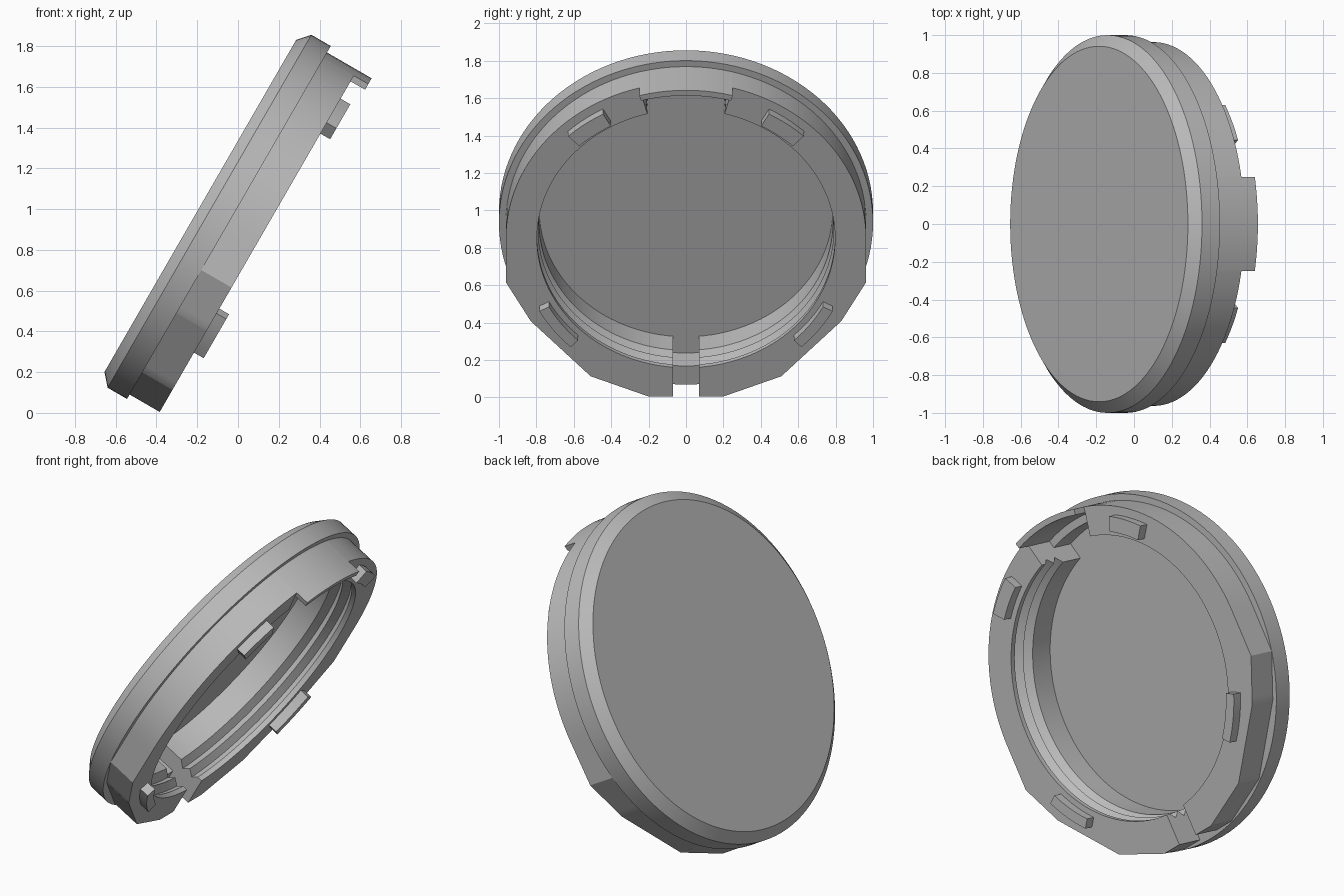
import bpy, bmesh, math
from mathutils import Matrix, Vector

cube = bpy.data.objects.get("Cube")
if cube:
    bpy.data.objects.remove(cube, do_unlink=True)

grey = bpy.data.materials.new("plain grey")
grey.use_nodes = True
grey.diffuse_color = (0.5, 0.5, 0.5, 1)
grey.node_tree.nodes["Principled BSDF"].inputs["Base Color"].default_value = (0.5, 0.5, 0.5, 1)

# Disc frame: local x is y in the world, local y runs up the disc, local z is depth
TILT = math.radians(60)
C, S = math.cos(TILT), math.sin(TILT)
FRAME = Matrix(((0, C, S), (1, 0, 0), (0, S, -C)))
CENTRE = 0.787
SLOT = 0.07
FACE, FLOOR, RIM, BACK, CLIP, LIP = -0.668, -0.645, -0.506, -0.335, -0.28, -0.253
BODY = 0.963
CORNERS = [(BODY, 0), (BODY, -0.27), (0.83, -0.51), (0.51, -0.85), (0.2, -0.975), (0, -0.975)]


def corner_angle(p):
    return math.degrees(math.atan2(p[0], p[1]))


def outline(deg):
    """Body radius: round above, faceted below."""
    if deg <= 90:
        return BODY
    d = Vector((math.sin(math.radians(deg)), math.cos(math.radians(deg))))
    for a, b in zip(CORNERS, CORNERS[1:]):
        if deg <= corner_angle(b) + 1e-6:
            a, e = Vector(a), Vector(b) - Vector(a)
            return a.cross(e) / d.cross(e)
    return BODY


def steps(start, end, size=3):
    n = max(1, round((end - start) / size))
    return [start + (end - start) * i / n for i in range(n + 1)]


def sweep(name, profile, angles, side=1, closed=False, slot_end=False):
    """Sweep a closed (radius, depth) section round the disc; radius None follows the outline."""
    bm = bmesh.new()
    rings = []
    for i, a in enumerate(angles):
        ring = []
        for r, depth in profile:
            r = outline(a) if r is None else r
            x, y = r * math.sin(math.radians(a)), r * math.cos(math.radians(a))
            if slot_end and i == len(angles) - 1:
                x, y = SLOT, -math.sqrt(r * r - SLOT * SLOT)
            ring.append(bm.verts.new(FRAME @ Vector((side * x, CENTRE + y, depth))))
        rings.append(ring)
    pairs = list(zip(rings, rings[1:]))
    if closed:
        pairs.append((rings[-1], rings[0]))
    n = len(profile)
    for a, b in pairs:
        for i in range(n):
            j = (i + 1) % n
            bm.faces.new((a[i], a[j], b[j], b[i]))
    if not closed:
        bm.faces.new(rings[0])
        bm.faces.new(rings[-1])
    bmesh.ops.remove_doubles(bm, verts=bm.verts, dist=1e-5)
    bmesh.ops.recalc_face_normals(bm, faces=bm.faces)
    mesh = bpy.data.meshes.new(name)
    bm.to_mesh(mesh)
    bm.free()
    mesh.materials.append(grey)
    obj = bpy.data.objects.new(name, mesh)
    bpy.context.collection.objects.link(obj)
    bpy.ops.object.select_all(action="DESELECT")
    obj.select_set(True)
    bpy.context.view_layer.objects.active = obj
    bpy.ops.object.shade_smooth_by_angle(angle=math.radians(25))
    return obj


# Shallow cap with a chamfered rim
cap = [(0, FACE), (0.941, FACE), (1, -0.616), (1, RIM), (0.885, RIM), (0.885, FLOOR), (0, FLOOR)]
sweep("cap", cap, steps(0, 360)[:-1], closed=True)

# Inner ring halves with two grooves, split by the top notch and bottom slot
ring = [(0.785, FLOOR), (0.785, -0.5), (0.825, -0.465), (0.79, -0.43), (0.825, -0.395),
        (0.797, -0.365), (0.797, BACK), (None, BACK), (None, RIM), (0.885, RIM), (0.885, FLOOR)]
end = 180 - math.degrees(math.asin(SLOT / 0.975))
ring_angles = sorted(steps(15, end) + [corner_angle(p) for p in CORNERS[1:-1]])

for label, side in (("left", 1), ("right", -1)):
    sweep(f"ring_{label}", ring, ring_angles, side, slot_end=True)
    # Raised clips on the back of the ring
    for level, a, b, outer in (("upper", 29, 43.5, 0.915), ("lower", 118, 136, 0.888)):
        block = [(0.83, BACK), (0.83, CLIP), (outer, CLIP), (outer, BACK)]
        sweep(f"{level}_clip_{label}", block, steps(a, b), side)

# Thin tall lip closing the notch at the top
sweep("top_lip", [(0.93, RIM), (0.93, LIP), (BODY, LIP), (BODY, RIM)], steps(-15, 15))
